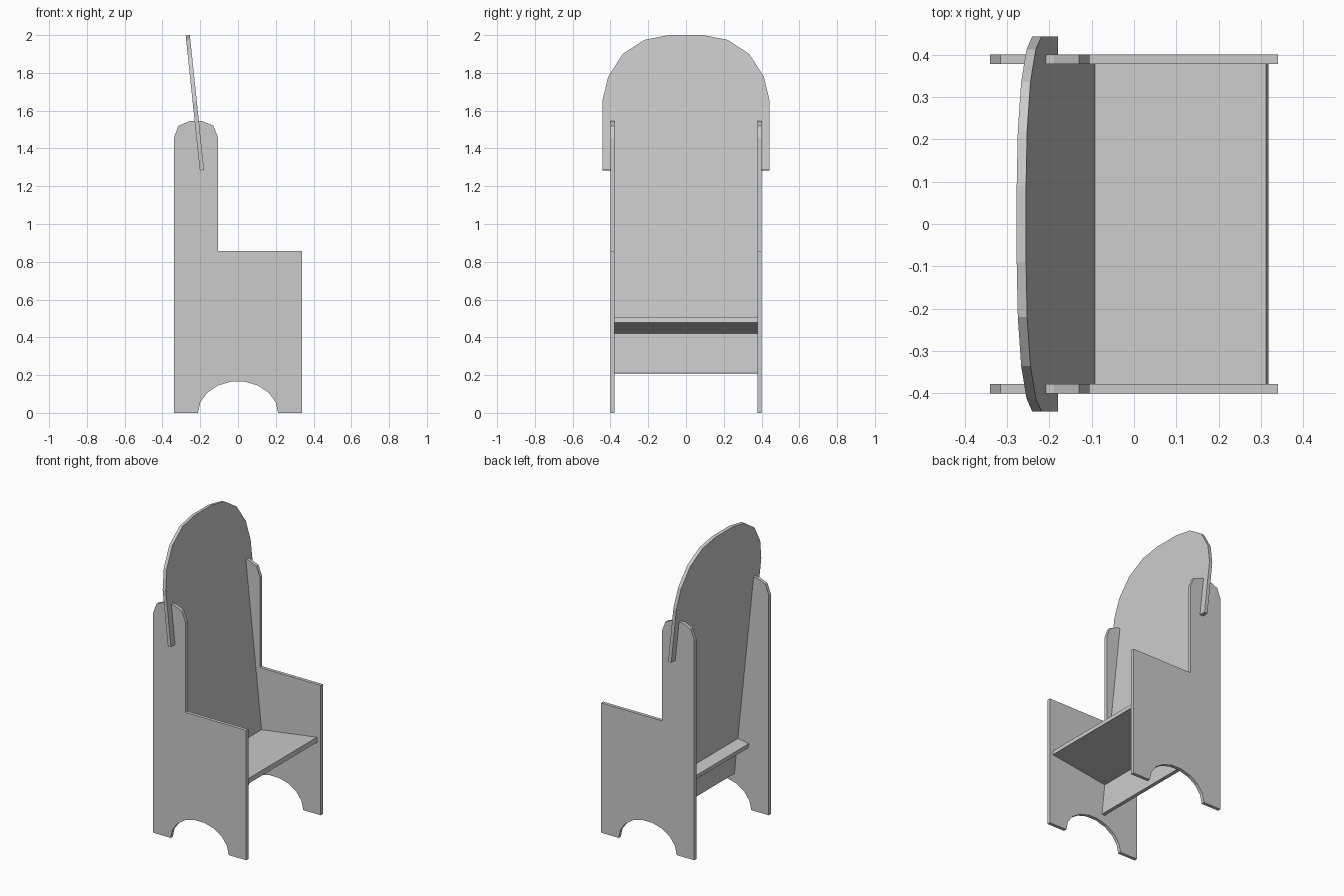
import bpy, bmesh, math

if "Cube" in bpy.data.objects:
    bpy.data.objects.remove(bpy.data.objects["Cube"])


def plate(name, outline, offset):
    """Solid board: a closed 3D outline extruded along an offset vector."""
    bm = bmesh.new()
    face = bm.faces.new([bm.verts.new(p) for p in outline])
    ext = bmesh.ops.extrude_face_region(bm, geom=[face], use_keep_orig=True)
    moved = [g for g in ext["geom"] if isinstance(g, bmesh.types.BMVert)]
    bmesh.ops.translate(bm, verts=moved, vec=offset)
    bmesh.ops.recalc_face_normals(bm, faces=bm.faces[:])
    mesh = bpy.data.meshes.new(name)
    bm.to_mesh(mesh)
    bm.free()
    obj = bpy.data.objects.new(name, mesh)
    bpy.context.collection.objects.link(obj)
    return obj


# Side panels: tall rear upright, armrest step, arched foot cut-out
arch = [(-0.212 * math.cos(math.pi * i / 9), 0.165 * math.sin(math.pi * i / 9) / math.sin(math.pi * 4 / 9))
        for i in range(10)]
side = [(-0.34, 0)] + arch + [
    (0.34, 0), (0.34, 0.858), (-0.105, 0.858),
    (-0.105, 1.455), (-0.13, 1.52), (-0.19, 1.545),
    (-0.255, 1.545), (-0.315, 1.52), (-0.34, 1.455)]
for name, y in (("left_side_panel", -0.40), ("right_side_panel", 0.378)):
    plate(name, [(x, y, z) for x, z in side], (0, 0.022, 0))

# Reclined back board: narrow between the sides, wide rounded head above
SLOPE = 0.105
half = [(0.378, 0.21), (0.378, 1.286), (0.443, 1.286), (0.443, 1.65),
        (0.412, 1.78), (0.335, 1.90), (0.22, 1.975), (0.09, 2.0)]
back = half + [(-y, z) for y, z in reversed(half)]
plate("back_board",
      [(-0.18 - SLOPE * (z - 1.286), y, z) for y, z in back],
      (-0.022, 0, -0.0023))

# Seat board: rises toward the front, passes through the back board
seat = [(0.312, 0.508), (0.317, 0.478), (-0.19, 0.405), (-0.195, 0.435)]
plate("seat", [(x, -0.378, z) for x, z in seat], (0, 0.756, 0))
